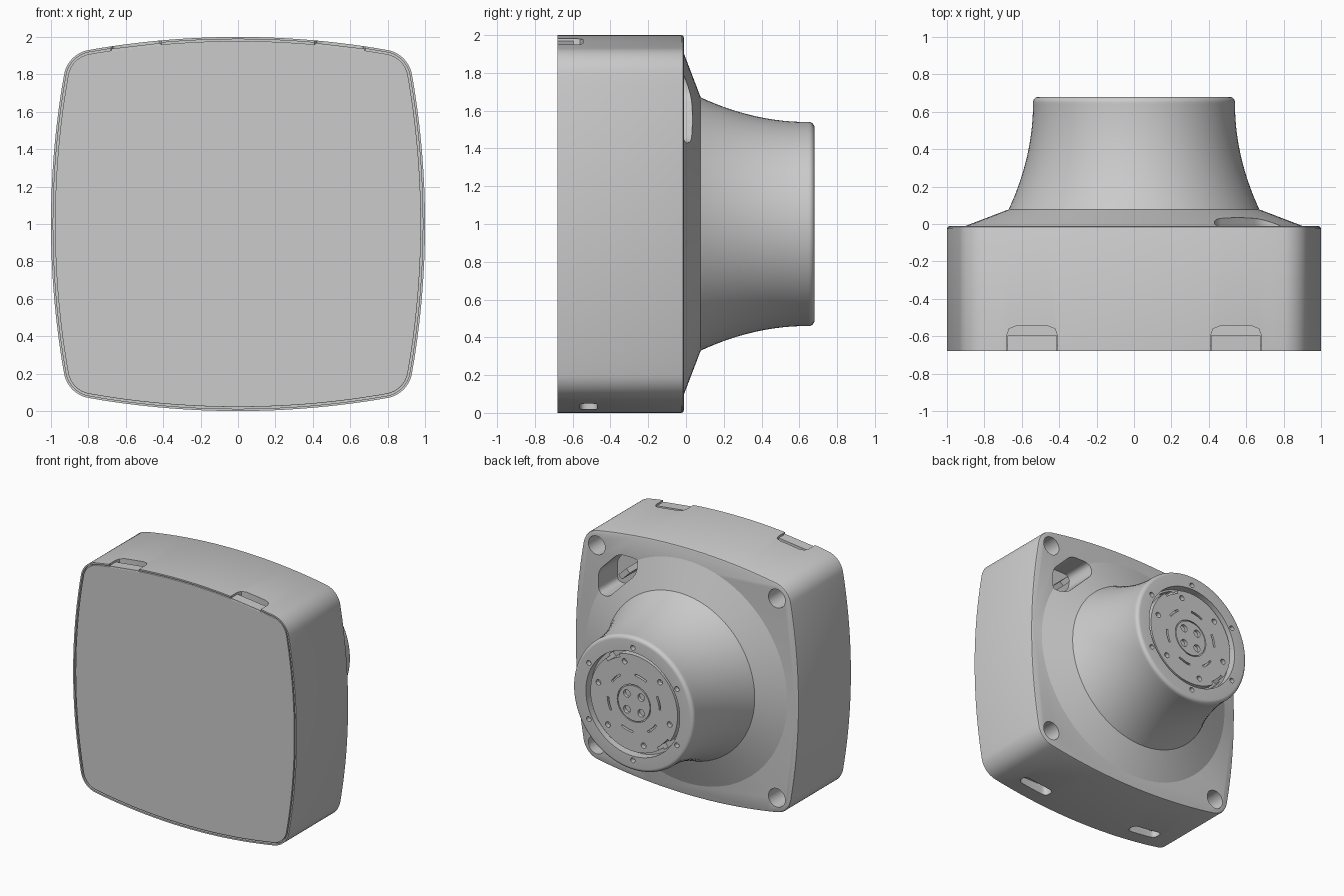
import bpy, bmesh, math
from mathutils import Vector

if "Cube" in bpy.data.objects:
    bpy.data.objects.remove(bpy.data.objects["Cube"])

def finish(bm, name, angle=30):
    bmesh.ops.recalc_face_normals(bm, faces=bm.faces[:])
    me = bpy.data.meshes.new(name)
    bm.to_mesh(me)
    bm.free()
    ob = bpy.data.objects.new(name, me)
    bpy.context.collection.objects.link(ob)
    smooth(ob, angle)
    return ob

def activate(ob):
    bpy.ops.object.select_all(action='DESELECT')
    ob.select_set(True)
    bpy.context.view_layer.objects.active = ob

def smooth(ob, angle=30):
    activate(ob)
    bpy.ops.object.shade_smooth_by_angle(angle=math.radians(angle))

def loft(bm, rings):
    """Closed solid through equal-length rings of 3D points."""
    vs = [[bm.verts.new(p) for p in r] for r in rings]
    n = len(vs[0])
    for a, b in zip(vs, vs[1:]):
        for i in range(n):
            j = (i + 1) % n
            bm.faces.new((a[i], a[j], b[j], b[i]))
    bm.faces.new(vs[0][::-1])
    bm.faces.new(vs[-1])

def prism(bm, pts, lo, hi, axis='y'):
    put = (lambda p, h: (p[0], h, p[1])) if axis == 'y' else (lambda p, h: (p[0], p[1], h))
    loft(bm, [[put(p, h) for p in pts] for h in (lo, hi)])

def disc(cx, cz, r, n=20):
    return [(cx + r * math.cos(2 * math.pi * i / n), cz + r * math.sin(2 * math.pi * i / n)) for i in range(n)]

def arc_slot(r0, r1, a, span, n=6):
    angs = [math.radians(a + span * (i / n - .5)) for i in range(n + 1)]
    return ([(r1 * math.cos(t), 1 + r1 * math.sin(t)) for t in angs]
            + [(r0 * math.cos(t), 1 + r0 * math.sin(t)) for t in reversed(angs)])

def rounded(pts, r, n=5):
    out = []
    for i, p in enumerate(pts):
        p, a, b = Vector(p), Vector(pts[i - 1]), Vector(pts[(i + 1) % len(pts)])
        a = p + (a - p).normalized() * min(r, (a - p).length * .45)
        b = p + (b - p).normalized() * min(r, (b - p).length * .45)
        for k in range(n + 1):
            t = k / n
            out.append(tuple(a * (1 - t) ** 2 + p * 2 * t * (1 - t) + b * t * t))
    return out

def outline(inset, y):
    """Square with bulging sides and rounded corners, shrunk by inset."""
    pts = []
    for q in range(4):
        rot = math.radians(-90 * q)
        quarter = []
        for i in range(24):            # bulging side
            t = math.radians(100 - 20 * i / 24)
            quarter.append(((4.6 - inset) * math.cos(t), -3.6 + (4.6 - inset) * math.sin(t)))
        for i in range(12):            # corner
            t = math.radians(80 - 70 * i / 12)
            quarter.append((.772 + (.16 - inset) * math.cos(t), .772 + (.16 - inset) * math.sin(t)))
        c, s = math.cos(rot), math.sin(rot)
        pts += [(x * c - z * s, y, 1 + x * s + z * c) for x, z in quarter]
    return pts

def cut(ob, bm):
    cutter = finish(bm, "cutter")
    cutter.hide_render = True
    m = ob.modifiers.new("cut", 'BOOLEAN')
    m.operation, m.solver, m.object = 'DIFFERENCE', 'EXACT', cutter
    activate(ob)
    bpy.ops.object.modifier_apply(modifier=m.name)
    bpy.data.objects.remove(cutter)
    smooth(ob)

# Main housing with rounded back edge and a recessed front
bm = bmesh.new()
loft(bm, [outline(d, y) for d, y in
          [(.012, -.655), (.012, -.68), (0, -.68), (0, -.025), (.004, -.015), (.016, -.01)]])
housing = finish(bm, "housing")

# Front panel sitting in the recess
bm = bmesh.new()
loft(bm, [outline(.022, -.65), outline(.022, -.678), outline(.025, -.68)])
finish(bm, "front_panel")

# Flared mount on the back, turned around the y axis
prof = [(.90, -.04), (.90, -.01), (.67, .078)]
prof += [(.54 + .13 * ((.64 - y) / .562) ** 2, y) for y in [.078 + .562 * i / 14 for i in range(1, 15)]]
prof += [(.51 + .03 * math.cos(t), .65 + .03 * math.sin(t)) for t in [math.pi / 2 * i / 6 for i in range(7)]]
prof += [(.42, .68), (.42, .61), (.39, .61), (.39, .665), (.15, .665), (.15, .655), (.142, .655), (.142, .665)]
bm = bmesh.new()
N = 96
loft(bm, [[(r * math.cos(2 * math.pi * i / N), y, 1 + r * math.sin(2 * math.pi * i / N)) for i in range(N)]
          for r, y in prof])
mount = finish(bm, "flared_mount")

# Cable opening through the mount skirt into the housing
opening = rounded([(.43, 1.68), (.68, 1.43), (.79, 1.43), (.79, 1.61), (.61, 1.79), (.43, 1.79)], .05)

# Housing cuts: cable opening, corner screw holes, top notches, bottom slots
bm = bmesh.new()
prism(bm, opening, -.25, .2)
for sx in (-1, 1):
    for sz in (-1, 1):
        prism(bm, disc(sx * .806, 1 + sz * .806, .075, 32), -.5, .1)
    notch = [(.41, -.75), (.68, -.75), (.68, -.595), (.667, -.56), (.63, -.545),
             (.46, -.545), (.423, -.56), (.41, -.595)]
    prism(bm, [(sx * x, y) for x, y in notch], 1.90, 2.1, 'z')
    slot = rounded([(.40, -.56), (.67, -.56), (.67, -.47), (.40, -.47)], .042)
    prism(bm, [(sx * x, y) for x, y in slot], -.1, .10, 'z')
cut(housing, bm)

# Mount cuts: cable opening, ring and plate screw holes, contacts, arc slots
bm = bmesh.new()
prism(bm, opening, -.25, .2)

def holes(count, radius, start, size, depth):
    for k in range(count):
        t = math.radians(start + 360 * k / count)
        prism(bm, disc(radius * math.cos(t), 1 + radius * math.sin(t), size), depth, .75)

holes(6, .455, 30, .02, .64)
holes(6, .33, 15, .022, .63)
holes(4, .09, 45, .03, .64)
for k in range(6):
    prism(bm, arc_slot(.225, .24, 45 + 60 * k, 26), .64, .75)
for a in (60, 225):
    prism(bm, arc_slot(.365, .405, a, 20), .56, .75)
cut(mount, bm)

# Clip tabs of the front panel filling the top notches
for sx, side in ((-1, "left"), (1, "right")):
    bm = bmesh.new()
    prism(bm, [(sx * x, z) for x, z in [(.413, 1.88), (.677, 1.88), (.677, 1.937), (.413, 1.968)]], -.679, -.595)
    finish(bm, "clip_tab_" + side)

# Connector rib inside the cable opening
bm = bmesh.new()
prism(bm, [(.56, 1.62), (.63, 1.55), (.66, 1.58), (.59, 1.65)], -.26, -.08)
finish(bm, "connector_rib")
